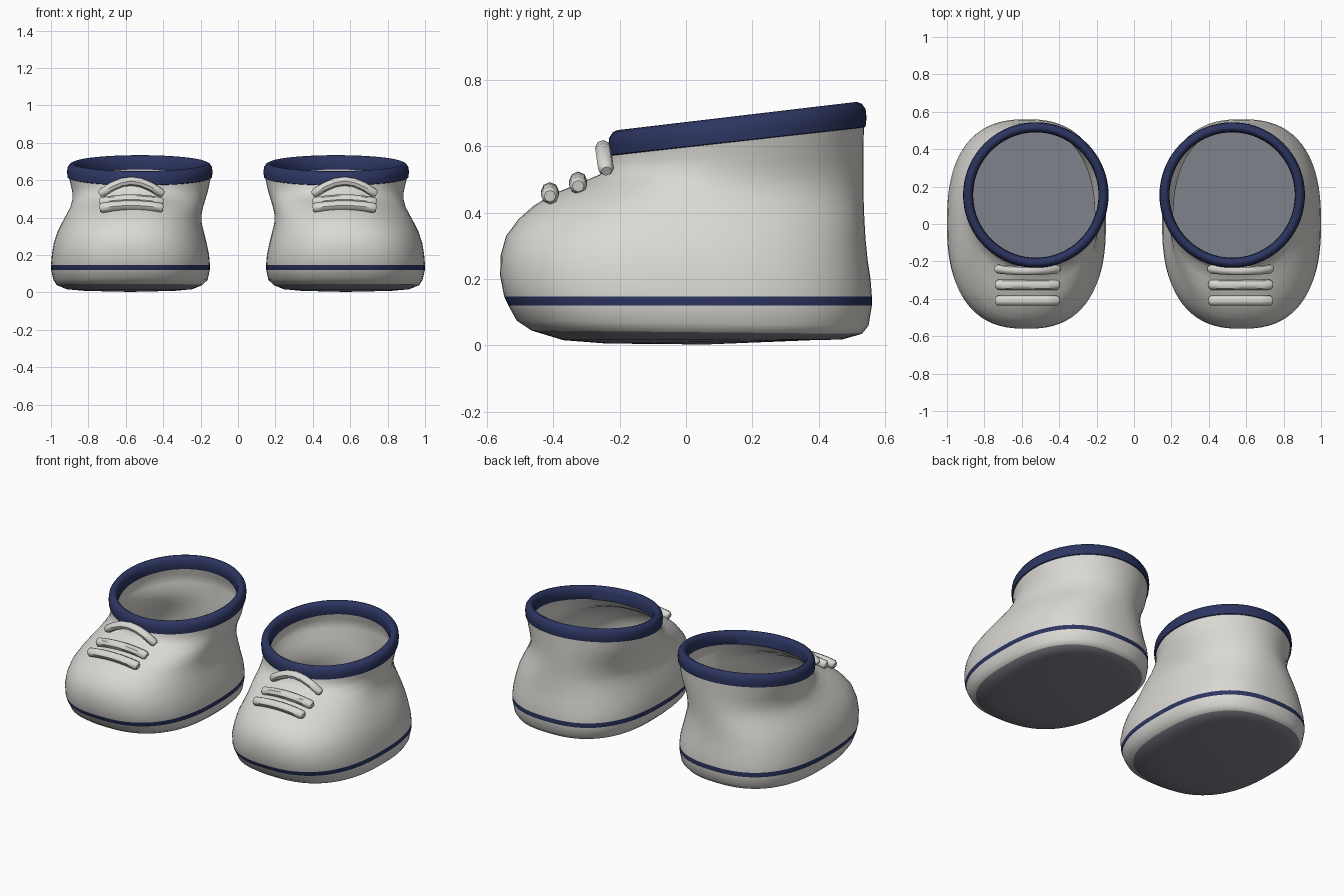
import bpy, bmesh, math

if "Cube" in bpy.data.objects:
    bpy.data.objects.remove(bpy.data.objects["Cube"])


def material(name, rgb):
    m = bpy.data.materials.new(name)
    m.diffuse_color = (*rgb, 1)
    m.use_nodes = True
    m.node_tree.nodes["Principled BSDF"].inputs["Base Color"].default_value = m.diffuse_color
    return m


WHITE = material("off_white", (0.70, 0.69, 0.655))
NAVY = material("navy", (0.026, 0.036, 0.12))
SOLE = material("sole_grey", (0.21, 0.22, 0.255))
SEG = 72


def finish(obj, angle):
    """Smooth shading plus a mirrored copy for the other foot."""
    bpy.ops.object.select_all(action='DESELECT')
    obj.select_set(True)
    bpy.context.view_layer.objects.active = obj
    bpy.ops.object.shade_smooth_by_angle(angle=math.radians(angle))
    obj.modifiers.new("other_foot", 'MIRROR').use_mirror_merge = False


def ring(bm, zf, zb, yf, yb, x0, x1, power):
    """Superellipse ring, tilted from height zf at the front to zb at the back."""
    verts = []
    for i in range(SEG):
        a = 2 * math.pi * i / SEG
        c, s = math.cos(a), math.sin(a)
        u = math.copysign(abs(c) ** (2 / power), c)
        v = math.copysign(abs(s) ** (2 / power), s)
        verts.append(bm.verts.new(((x0 + x1) / 2 + u * (x1 - x0) / 2,
                                   (yf + yb) / 2 + v * (yb - yf) / 2,
                                   zf + (zb - zf) * (v + 1) / 2)))
    return verts


# Outer shell: z front, z back, y front, y back, x inner, x outer, squareness
outer = [
    (.045, .035, -.465, .53, .19, .97, 2.5),
    (.075, .06, -.51, .55, .162, .987, 2.5),
    (.12, .12, -.535, .56, .151, .999, 2.5),
    (.148, .148, -.548, .56, .15, 1.0, 2.5),
    (.21, .20, -.56, .556, .155, .995, 2.5),
    (.27, .26, -.559, .547, .168, .985, 2.45),
    (.33, .32, -.542, .541, .183, .965, 2.4),
    (.38, .37, -.505, .538, .195, .94, 2.3),
    (.42, .41, -.46, .536, .195, .918, 2.2),
    (.455, .455, -.405, .535, .187, .897, 2.1),
    (.485, .505, -.33, .535, .175, .886, 2),
    (.515, .56, -.26, .535, .162, .886, 2),
    (.545, .61, -.232, .535, .153, .895, 2),
    (.572, .657, -.226, .536, .146, .904, 2),
]

# Rolled collar: radius, height above its lower edge
collar = [(.386, .002), (.389, .03), (.386, .055), (.375, .071), (.36, .077),
          (.346, .07), (.337, .05), (.335, .0)]
collar_rings = [(.572 + h, .657 + h, .155 - r, .155 + r, .525 - r, .525 + r, 2)
                for r, h in collar]

# Lining follows the outer shell a little way inside
T = .014
lining = [(zf, zb, yf + T, yb - T, x0 + T, x1 - T, p)
          for zf, zb, yf, yb, x0, x1, p in reversed(outer[1:-1])]

# Sole underside curves gently down to its lowest area
sole = [(.006, .016, -.24, .38, .32, .84, 2.2),
        (.016, .018, -.37, .47, .245, .915, 2.3)]

bm = bmesh.new()
specs = sole + outer + collar_rings + lining
rings = [ring(bm, *s) for s in specs]
first_collar = len(sole) + len(outer) - 1
last_collar = first_collar + len(collar)
stripe = len(sole) + 2
for k in range(len(rings) - 1):
    if k < len(sole):
        mat = 2
    elif k == stripe or first_collar <= k < last_collar:
        mat = 1
    else:
        mat = 0
    a, b = rings[k], rings[k + 1]
    for i in range(SEG):
        j = (i + 1) % SEG
        bm.faces.new((a[i], a[j], b[j], b[i])).material_index = mat

# Close the underside and the inner floor
for loop, z in ((rings[0], .003), (rings[-1], .065)):
    mid = bm.verts.new((.575, .06, z))
    for i in range(SEG):
        bm.faces.new((loop[i], loop[(i + 1) % SEG], mid)).material_index = 2

bmesh.ops.recalc_face_normals(bm, faces=bm.faces)
mesh = bpy.data.meshes.new("shoe")
bm.to_mesh(mesh)
bm.free()
for m in (WHITE, NAVY, SOLE):
    mesh.materials.append(m)
shoe = bpy.data.objects.new("shoe", mesh)
bpy.context.collection.objects.link(shoe)
finish(shoe, 50)


def lace(name, points, radius):
    """Round cord through the given points, with narrowed ends."""
    cu = bpy.data.curves.new(name, 'CURVE')
    cu.dimensions = '3D'
    cu.bevel_depth = radius
    cu.bevel_resolution = 2
    cu.use_fill_caps = True
    cu.resolution_u = 4
    sp = cu.splines.new('POLY')
    sp.points.add(len(points) - 1)
    for i, (p, co) in enumerate(zip(sp.points, points)):
        p.co = (*co, 1)
        p.radius = .65 if i in (0, len(points) - 1) else 1
    cu.materials.append(WHITE)
    obj = bpy.data.objects.new(name, cu)
    bpy.context.collection.objects.link(obj)
    bpy.ops.object.select_all(action='DESELECT')
    obj.select_set(True)
    bpy.context.view_layer.objects.active = obj
    bpy.ops.object.convert(target='MESH')
    finish(bpy.context.view_layer.objects.active, 45)


# Two straight laces and one arched lace against the collar
U = [-1, -.93, -.6, -.3, 0, .3, .6, .93, 1]
for name, y, z, rise, lean, r in (("lower_lace", -.41, .45, .015, 0, .027),
                                  ("middle_lace", -.325, .48, .017, 0, .027),
                                  ("top_lace", -.24, .525, .07, -.01, .024)):
    pts = []
    for u in U:
        h = math.cos(u * math.pi / 2) if rise > .05 else 1 - u * u
        pts.append((.57 + .17 * u, y + lean * h, z + rise * h))
    lace(name, pts, r)
